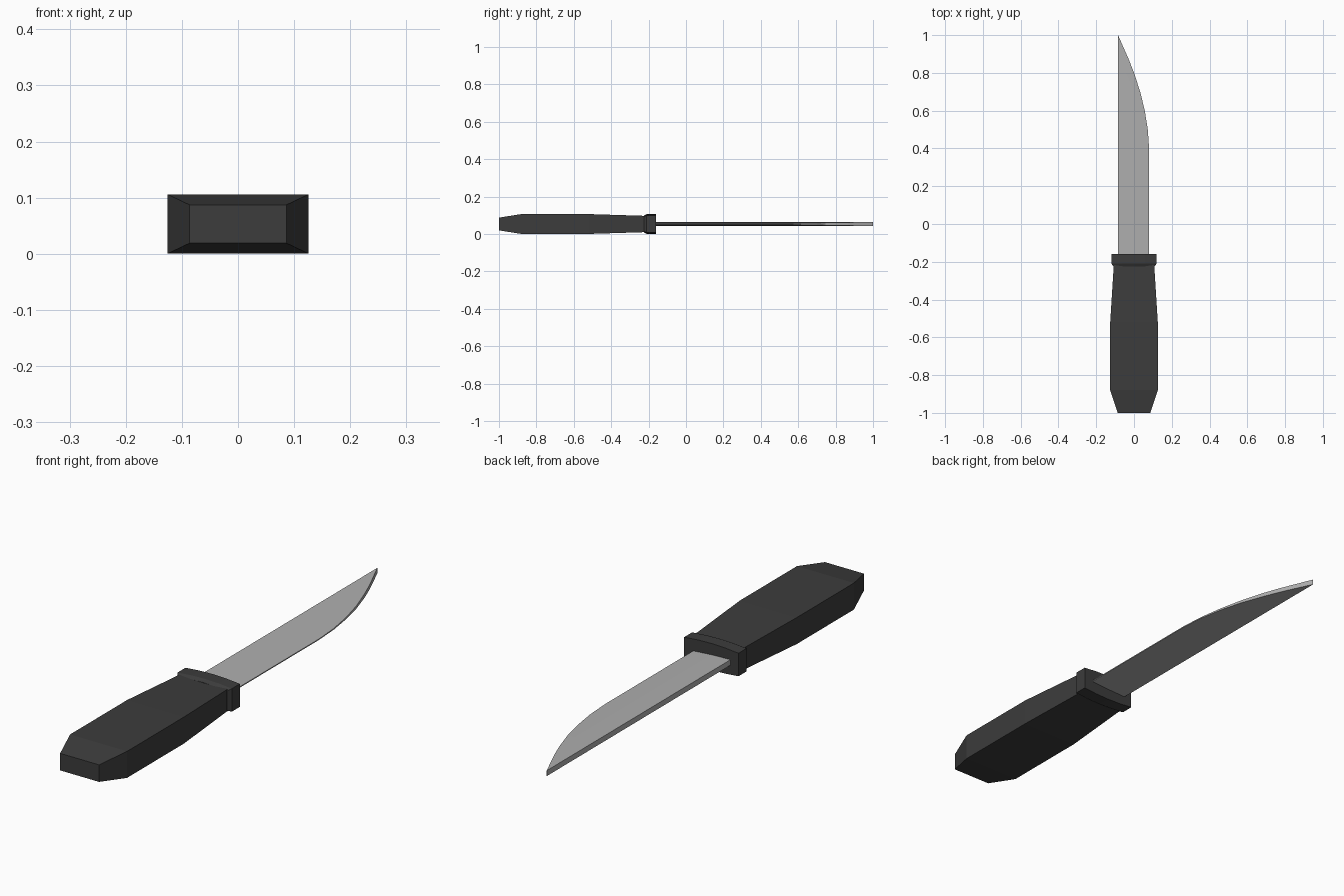
import bpy, bmesh

if "Cube" in bpy.data.objects:
    bpy.data.objects.remove(bpy.data.objects["Cube"])

CZ = 0.053  # height of the knife's centre plane


def material(name, rgb):
    m = bpy.data.materials.new(name)
    m.diffuse_color = (*rgb, 1)
    m.use_nodes = True
    m.node_tree.nodes["Principled BSDF"].inputs["Base Color"].default_value = m.diffuse_color
    return m


def loft(name, sections, mat):
    """Skin a list of closed rings (same point count) and cap both ends."""
    bm = bmesh.new()
    rings = [[bm.verts.new(p) for p in s] for s in sections]
    n = len(rings[0])
    for a, b in zip(rings, rings[1:]):
        for i in range(n):
            j = (i + 1) % n
            bm.faces.new((a[i], a[j], b[j], b[i]))
    bm.faces.new(rings[0])
    bm.faces.new(rings[-1])
    bmesh.ops.remove_doubles(bm, verts=bm.verts, dist=1e-5)
    bmesh.ops.recalc_face_normals(bm, faces=bm.faces)
    me = bpy.data.meshes.new(name)
    bm.to_mesh(me)
    bm.free()
    me.materials.append(mat)
    ob = bpy.data.objects.new(name, me)
    bpy.context.collection.objects.link(ob)
    return ob


def slab(y, hx, hz, bow=0.0):
    """Rectangular ring whose top and bottom can bow outward at the middle."""
    us = (-1, -0.5, 0, 0.5, 1) if bow else (-1, 1)
    top = [(u * hx, y, CZ + hz - bow * u * u) for u in us]
    return top + [(x, y, 2 * CZ - z) for x, _, z in reversed(top)]


black = material("black grip", (0.045, 0.045, 0.045))
steel = material("steel", (0.43, 0.43, 0.43))

# Handle: tapered butt, full middle, narrowing neck
loft("handle", [slab(-1.0, 0.086, 0.034), slab(-0.88, 0.126, 0.053),
                slab(-0.52, 0.126, 0.053), slab(-0.20, 0.106, 0.043)], black)

# Guard: slightly bowed collar with a chamfered back
loft("guard", [slab(-0.225, 0.108, 0.045, 0.006), slab(-0.21, 0.12, 0.053, 0.007),
               slab(-0.16, 0.12, 0.053, 0.007)], black)

# Blade: thick straight spine, tapering to a thin curved cutting edge
SPINE = -0.085


def half_thickness(x):
    if x < 0:
        return 0.008 + 0.003 * x / SPINE
    return 0.008 - 0.006 * x / 0.08


outline = [(-0.19, 0.08), (0.40, 0.08), (0.50, 0.073), (0.60, 0.057), (0.70, 0.033),
           (0.80, 0.0), (0.87, -0.027), (1.0, SPINE + 0.0005)]
rings = []
for y, edge in outline:
    xs = (SPINE, min(0.0, (SPINE + edge) / 2 if edge <= 0 else 0.0), edge)
    top = [(x, y, CZ + half_thickness(x)) for x in xs]
    rings.append(top + [(x, y, 2 * CZ - z) for x, _, z in reversed(top)])
loft("blade", rings, steel)
